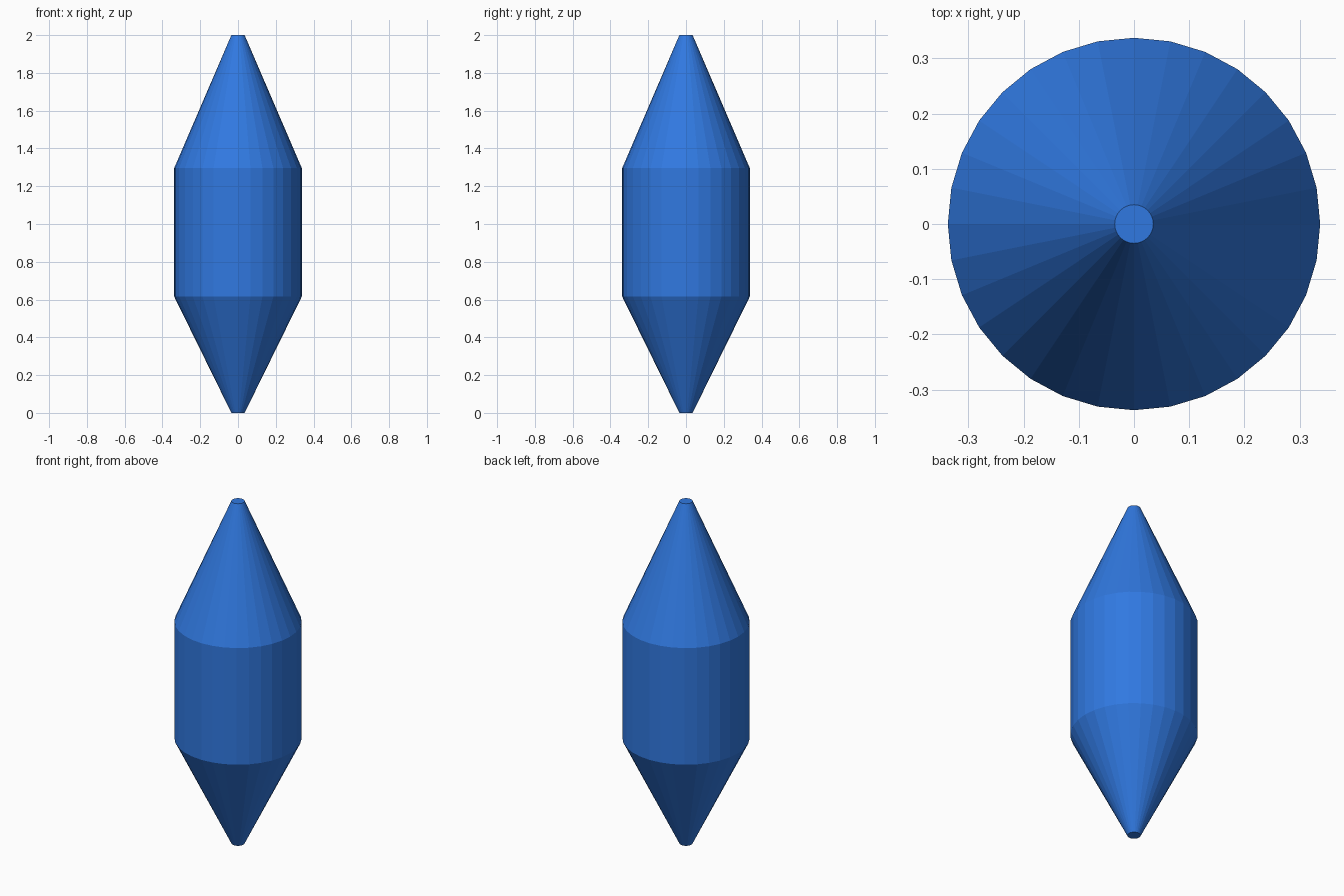
import bpy, bmesh
from math import cos, sin, tau

if "Cube" in bpy.data.objects:
    bpy.data.objects.remove(bpy.data.objects["Cube"])

SIDES = 32
# (radius, height) from bottom tip to top tip
PROFILE = [(0.035, 0.0), (0.3375, 0.615), (0.3375, 1.297), (0.035, 2.0)]

# Faceted spindle: lower taper, straight barrel, upper taper
bm = bmesh.new()
rings = [[bm.verts.new((r * cos(tau * i / SIDES), r * sin(tau * i / SIDES), z))
          for i in range(SIDES)] for r, z in PROFILE]
for low, high in zip(rings, rings[1:]):
    for i in range(SIDES):
        j = (i + 1) % SIDES
        bm.faces.new((low[i], low[j], high[j], high[i]))

# Flat end caps
bm.faces.new(rings[0][::-1])
bm.faces.new(rings[-1])

mesh = bpy.data.meshes.new("spindle_body")
bm.to_mesh(mesh)
bm.free()
body = bpy.data.objects.new("spindle_body", mesh)
bpy.context.collection.objects.link(body)

# Blue surface
blue = bpy.data.materials.new("blue")
blue.diffuse_color = (0.03, 0.19, 0.75, 1.0)
blue.use_nodes = True
blue.node_tree.nodes["Principled BSDF"].inputs["Base Color"].default_value = blue.diffuse_color
mesh.materials.append(blue)
